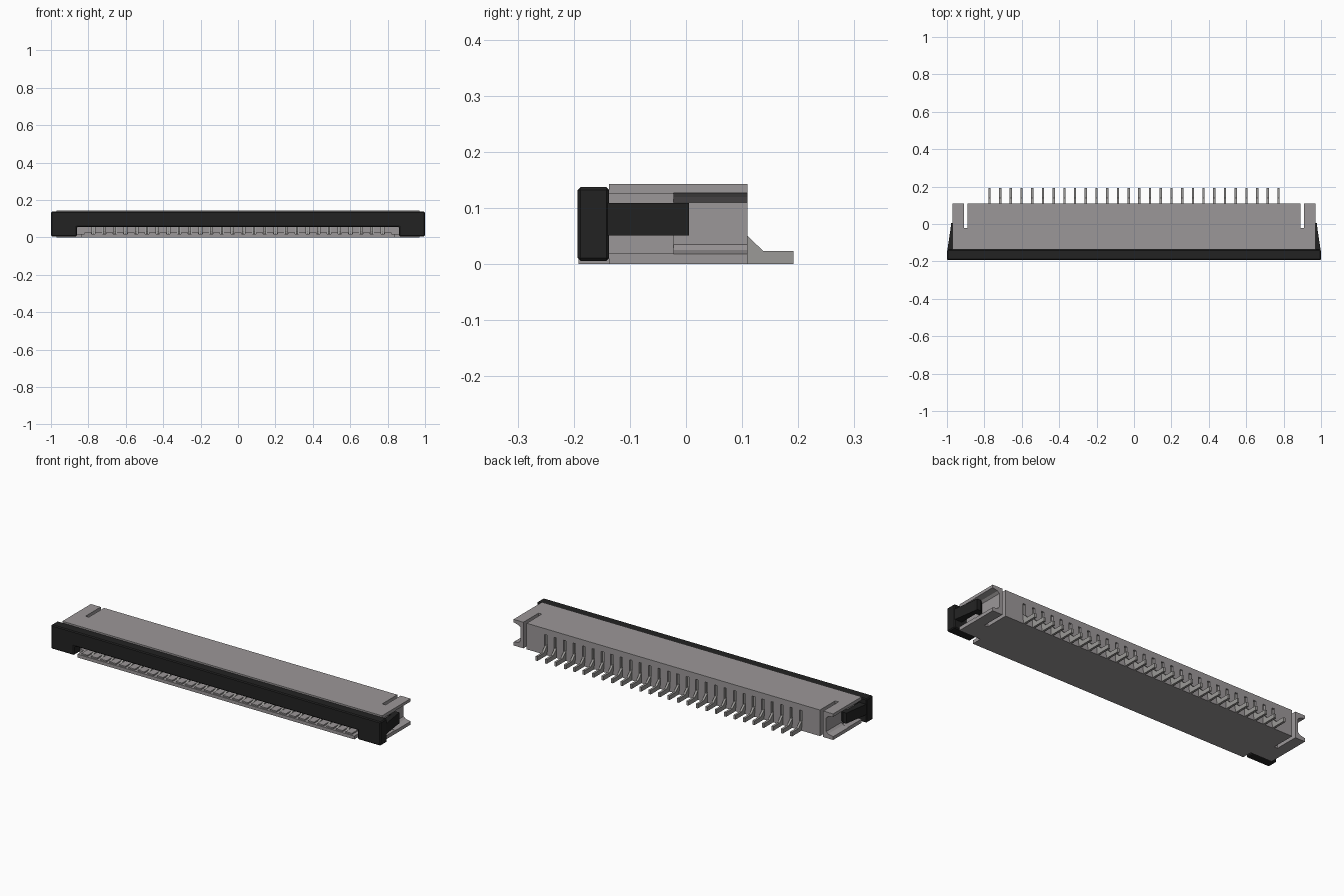
import bpy, bmesh
from mathutils import Vector

old = bpy.data.objects.get("Cube")
if old:
    bpy.data.objects.remove(old, do_unlink=True)


def material(name, rgb):
    m = bpy.data.materials.new(name)
    m.use_nodes = True
    m.diffuse_color = (*rgb, 1)
    bsdf = m.node_tree.nodes["Principled BSDF"]
    bsdf.inputs["Base Color"].default_value = (*rgb, 1)
    bsdf.inputs["Roughness"].default_value = 0.6
    return m


GREY = material("housing grey", (0.33, 0.31, 0.315))
METAL = material("contact metal", (0.33, 0.32, 0.31))
BLACK = material("slider black", (0.016, 0.016, 0.016))


def prism(bm, profile, axis, lo, hi):
    """Extrude a 2D profile along x, y or z (the other two axes in order)."""
    def point(p, d):
        c = list(p)
        c.insert(axis, d)
        return Vector(c)
    a = [bm.verts.new(point(p, lo)) for p in profile]
    b = [bm.verts.new(point(p, hi)) for p in profile]
    faces = [bm.faces.new(a), bm.faces.new(b)]
    n = len(a)
    for i in range(n):
        j = (i + 1) % n
        faces.append(bm.faces.new((a[i], a[j], b[j], b[i])))
    bmesh.ops.recalc_face_normals(bm, faces=faces)


def box(bm, x, y, z):
    prism(bm, [(x[0], y[0]), (x[1], y[0]), (x[1], y[1]), (x[0], y[1])], 2, *z)


def finish(bm, name, mat):
    me = bpy.data.meshes.new(name)
    bm.to_mesh(me)
    bm.free()
    me.materials.append(mat)
    ob = bpy.data.objects.new(name, me)
    bpy.context.collection.objects.link(ob)
    return ob


def mirrored(ob):
    ob.modifiers.new("mirror", 'MIRROR').use_axis = (True, False, False)


# Main dimensions
COUNT = 28
PITCH = 1.546 / (COUNT - 1)
pins = [(i - (COUNT - 1) / 2) * PITCH for i in range(COUNT)]
FRONT, BACK, TOP = -0.137, 0.11, 0.143
ROOF, FLOOR = 0.125, 0.018
CORE, SIDE, SLOT = 0.89, 0.97, 0.008

# Housing shell: roof, floor, front tongue
bm = bmesh.new()
box(bm, (-CORE, CORE), (FRONT, BACK), (ROOF, TOP))
box(bm, (-CORE, CORE), (FRONT, BACK), (0, FLOOR))
box(bm, (-0.84, 0.84), (-0.192, FRONT), (0, FLOOR))
finish(bm, "housing_shell", GREY)

# Back wall, split by one slot per contact
bm = bmesh.new()
edges = [-CORE] + [x + s * SLOT for x in pins for s in (-1, 1)] + [CORE]
for a, b in zip(edges[::2], edges[1::2]):
    box(bm, (a, b), (0.04, BACK), (FLOOR, ROOF))
box(bm, (-CORE, CORE), (0.04, BACK), (0.11, ROOF))
finish(bm, "back_wall", GREY)

# Low ribs between the contacts on the tongue
bm = bmesh.new()
for x in [p - PITCH / 2 for p in pins] + [pins[-1] + PITCH / 2]:
    box(bm, (x - 0.019, x + 0.019), (-0.185, 0.04), (FLOOR, 0.025))
finish(bm, "tongue_ribs", GREY)

# Housing ends: channel at the front, free flanged clip behind the slot
bm = bmesh.new()
REAR = -0.022
for z in ((0, 0.02), (ROOF, TOP)):
    box(bm, (CORE, SIDE), (FRONT, REAR), z)
box(bm, (0.86, 0.925), (FRONT, REAR), (0.02, ROOF))
box(bm, (0.86, CORE), (REAR, BACK), (FLOOR, ROOF))
clip = [(0.91, 0), (SIDE, 0), (SIDE, 0.018), (0.94, 0.025), (0.928, 0.035),
        (0.928, 0.11), (0.94, 0.12), (SIDE, 0.127), (SIDE, TOP), (0.91, TOP)]
prism(bm, clip, 1, REAR, BACK)
mirrored(finish(bm, "housing_ends", GREY))

# Contacts: foot, bend and two spring arms in one outline
bm = bmesh.new()
outline = [(0.192, 0), (0.192, 0.023), (0.138, 0.023), (BACK, 0.05),
           (0.1, 0.05), (0.1, 0.11), (-0.1, 0.11), (-0.11, 0.1),
           (0.03, 0.098), (0.03, 0.032), (-0.14, 0.03), (-0.165, FLOOR),
           (BACK, FLOOR), (BACK, 0)]
for x in pins:
    prism(bm, outline, 0, x - 0.006, x + 0.006)
finish(bm, "contacts", METAL)

# Slider bar with a wide notch underneath
bm = bmesh.new()
bar = [(-1, 0.006), (-0.86, 0.006), (-0.86, 0.056), (0.86, 0.056),
       (0.86, 0.006), (1, 0.006), (1, 0.137), (-1, 0.137)]
prism(bm, bar, 1, -0.193, FRONT)
slider = finish(bm, "slider_bar", BLACK)
bevel = slider.modifiers.new("bevel", 'BEVEL')
bevel.width = 0.005
bevel.segments = 1

# Slider tongue reaching into the cavity
bm = bmesh.new()
prism(bm, [(-0.14, 0.058), (-0.14, 0.095), (-0.04, 0.09), (-0.02, 0.075),
           (-0.04, 0.062)], 0, -0.85, 0.85)
finish(bm, "slider_tongue", BLACK)

# Tapered latch arms with inward hooks
bm = bmesh.new()
arm = [(0.955, -0.14), (0.998, -0.14), (0.98, -0.02), (0.978, 0.005),
       (0.955, 0.005), (0.935, -0.012), (0.935, -0.03), (0.955, -0.035)]
prism(bm, arm, 2, 0.051, 0.109)
mirrored(finish(bm, "latch_arms", BLACK))
